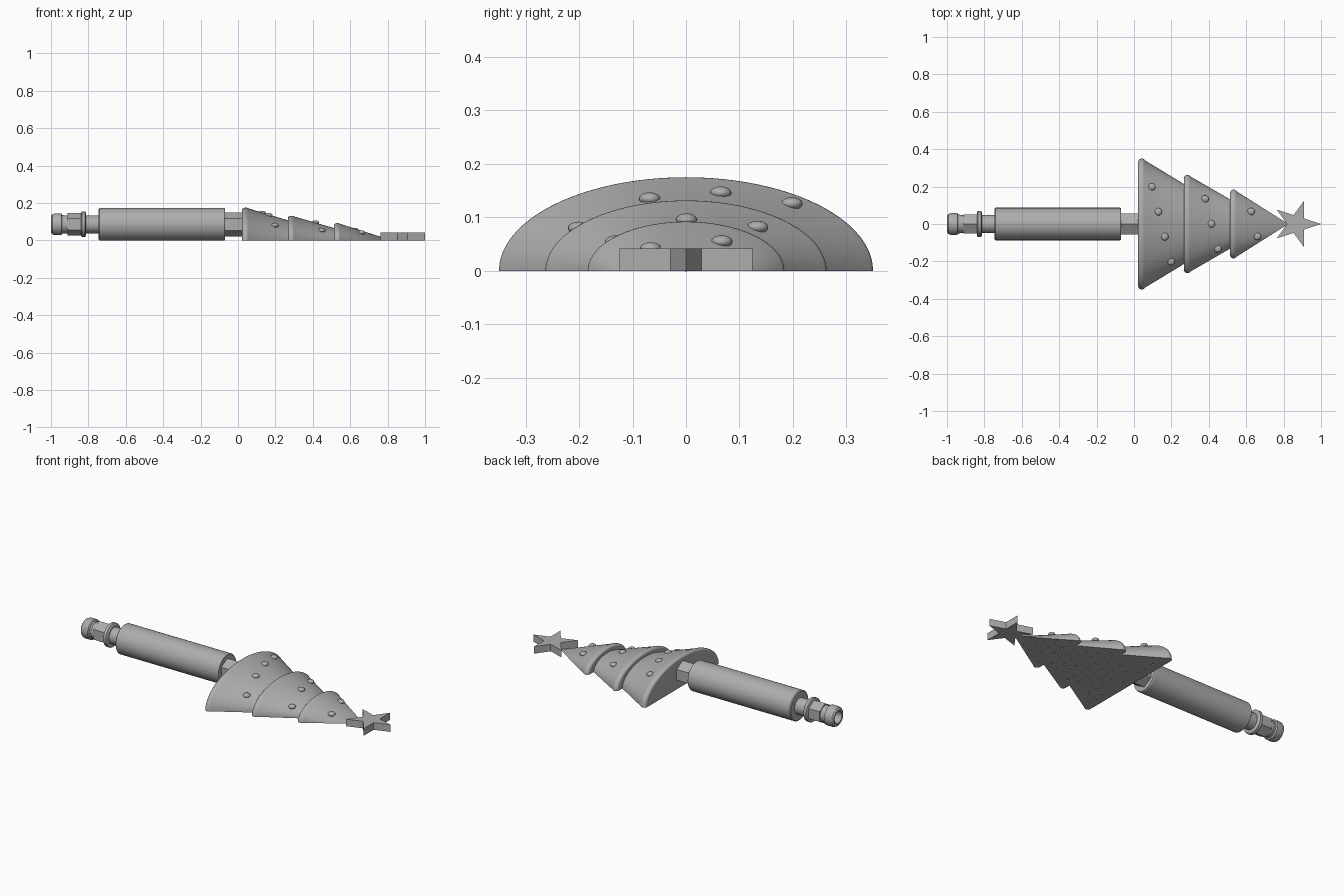
import bpy, bmesh, math
from mathutils import Matrix, Vector

if "Cube" in bpy.data.objects:
    bpy.data.objects.remove(bpy.data.objects["Cube"])

grey = bpy.data.materials.new("plain grey")
grey.use_nodes = True
GREY = (0.42, 0.42, 0.42, 1)
grey.diffuse_color = GREY
grey.node_tree.nodes["Principled BSDF"].inputs["Base Color"].default_value = GREY

AXIS_Z = 0.086   # height of the handle axis


def finish(name, bm, angle=30):
    bmesh.ops.recalc_face_normals(bm, faces=bm.faces)
    mesh = bpy.data.meshes.new(name)
    bm.to_mesh(mesh)
    bm.free()
    mesh.materials.append(grey)
    obj = bpy.data.objects.new(name, mesh)
    bpy.context.collection.objects.link(obj)
    smooth(obj, angle)
    return obj


def smooth(obj, angle=30):
    bpy.ops.object.select_all(action='DESELECT')
    obj.select_set(True)
    bpy.context.view_layer.objects.active = obj
    bpy.ops.object.shade_smooth_by_angle(angle=math.radians(angle))


def lathe(name, profile, sides=48):
    """Turn (x, radius) points around the handle axis; the ends are capped."""
    bm = bmesh.new()
    rings = []
    for x, r in profile:
        rings.append([bm.verts.new((x, r * math.sin(math.tau * i / sides),
                                    AXIS_Z + r * math.cos(math.tau * i / sides)))
                      for i in range(sides)])
    for a, b in zip(rings, rings[1:]):
        for i in range(sides):
            j = (i + 1) % sides
            bm.faces.new((a[i], a[j], b[j], b[i]))
    bm.faces.new(rings[0])
    bm.faces.new(rings[-1])
    return finish(name, bm)


# Handle: round grip, hexagonal stem and stepped end fitting
lathe("handle_grip", [(-0.745, 0.082), (-0.74, 0.087), (-0.075, 0.087), (-0.07, 0.084)], 64)
lathe("hex_stem", [(-0.08, 0.064), (0.03, 0.064)], 6)
lathe("fitting_neck", [(-0.95, 0.048), (-0.74, 0.048)])
lathe("fitting_collar", [(-0.84, 0.06), (-0.835, 0.069), (-0.818, 0.069), (-0.812, 0.06)])
lathe("fitting_hex", [(-0.912, 0.06), (-0.835, 0.06)], 6)
lathe("fitting_tip", [(-0.88, 0.034), (-0.998, 0.034), (-1.0, 0.043), (-0.993, 0.053),
                      (-0.98, 0.058), (-0.945, 0.058), (-0.94, 0.05), (-0.93, 0.05)])


# Tree: three cone tiers with rounded rims, halved and flattened
TIERS = [(0.022, 0.35, 0.267, 0.214), (0.267, 0.263, 0.513, 0.132), (0.513, 0.184, 0.825, 0)]
RIM = 0.019


def tree_profile():
    points = []
    for x0, r, x1, r1 in TIERS:
        for k in range(9):
            a = math.pi * (1 - k / 8 * 0.82)
            points.append((x0 + RIM + RIM * math.cos(a), r - RIM + RIM * math.sin(a)))
        if r1:
            points.append((x1, r1))
    return points


bm = bmesh.new()
STEPS = 48
rings = []
for x, r in tree_profile():
    rings.append([bm.verts.new((x, r * math.cos(math.pi * i / STEPS),
                                0.5 * r * math.sin(math.pi * i / STEPS)))
                  for i in range(STEPS + 1)])
for a, b in zip(rings, rings[1:]):
    for i in range(STEPS):
        bm.faces.new((a[i], a[i + 1], b[i + 1], b[i]))
    bm.faces.new((a[0], b[0], b[-1], a[-1]))
tip = bm.verts.new((TIERS[-1][2], 0, 0))
last = rings[-1]
for i in range(STEPS):
    bm.faces.new((last[i], last[i + 1], tip))
bm.faces.new((last[0], tip, last[-1]))
bm.faces.new(rings[0])
tree = finish("tree_body", bm)


def surface_radius(x):
    for x0, r, x1, r1 in TIERS:
        if x0 <= x < x1:
            xs, rs = x0 + 0.035, r - 0.006
            return rs + (r1 - rs) * (x - xs) / (x1 - xs)
    return 0


# Rows of small pits in the flat underside
bm = bmesh.new()
PITCH = 0.06
for col in range(12):
    x = 0.07 + col * PITCH
    shift = 0.5 * (col % 2)
    for row in range(-6, 7):
        y = (row + shift) * PITCH
        if abs(y) < surface_radius(x) - 0.03:
            bmesh.ops.create_cone(bm, cap_ends=True, segments=10, radius1=0.007,
                                  radius2=0.007, depth=0.02,
                                  matrix=Matrix.Translation((x, y, 0)))
cutter = finish("pit_cutter", bm)
cut = tree.modifiers.new("pits", 'BOOLEAN')
cut.operation = 'DIFFERENCE'
cut.solver = 'EXACT'
cut.object = cutter
cutter.hide_render = True
cutter.hide_viewport = True
bpy.context.view_layer.objects.active = tree
bpy.ops.object.modifier_apply(modifier=cut.name)
bpy.data.objects.remove(cutter)
smooth(tree)

# Baubles set in slanting rows on each tier
ROWS = [(0.096, 0.198, 4), (0.38, 0.134, 3), (0.626, 0.067, 2)]
for tier, (x0, y0, count) in enumerate(ROWS):
    for k in range(count):
        x, y = x0 + 0.034 * k, y0 - 0.133 * k
        z = 0.5 * math.sqrt(max(surface_radius(x) ** 2 - y * y, 0))
        bm = bmesh.new()
        bmesh.ops.create_uvsphere(bm, u_segments=20, v_segments=12, radius=0.02)
        bmesh.ops.scale(bm, vec=(1, 1, 0.6), verts=bm.verts)
        bmesh.ops.translate(bm, vec=Vector((x, y, z)), verts=bm.verts)
        finish(f"bauble_{tier + 1}_{k + 1}", bm, 60)

# Star on the treetop
bm = bmesh.new()
outline = []
for i in range(10):
    r = 0.131 if i % 2 == 0 else 0.05
    a = math.pi * i / 5
    outline.append(bm.verts.new((0.869 + r * math.cos(a), r * math.sin(a), 0)))
base = bm.faces.new(outline)
top = bmesh.ops.extrude_face_region(bm, geom=[base], use_keep_orig=True)["geom"]
bmesh.ops.translate(bm, vec=(0, 0, 0.042),
                    verts=[v for v in top if isinstance(v, bmesh.types.BMVert)])
finish("treetop_star", bm, 10)
